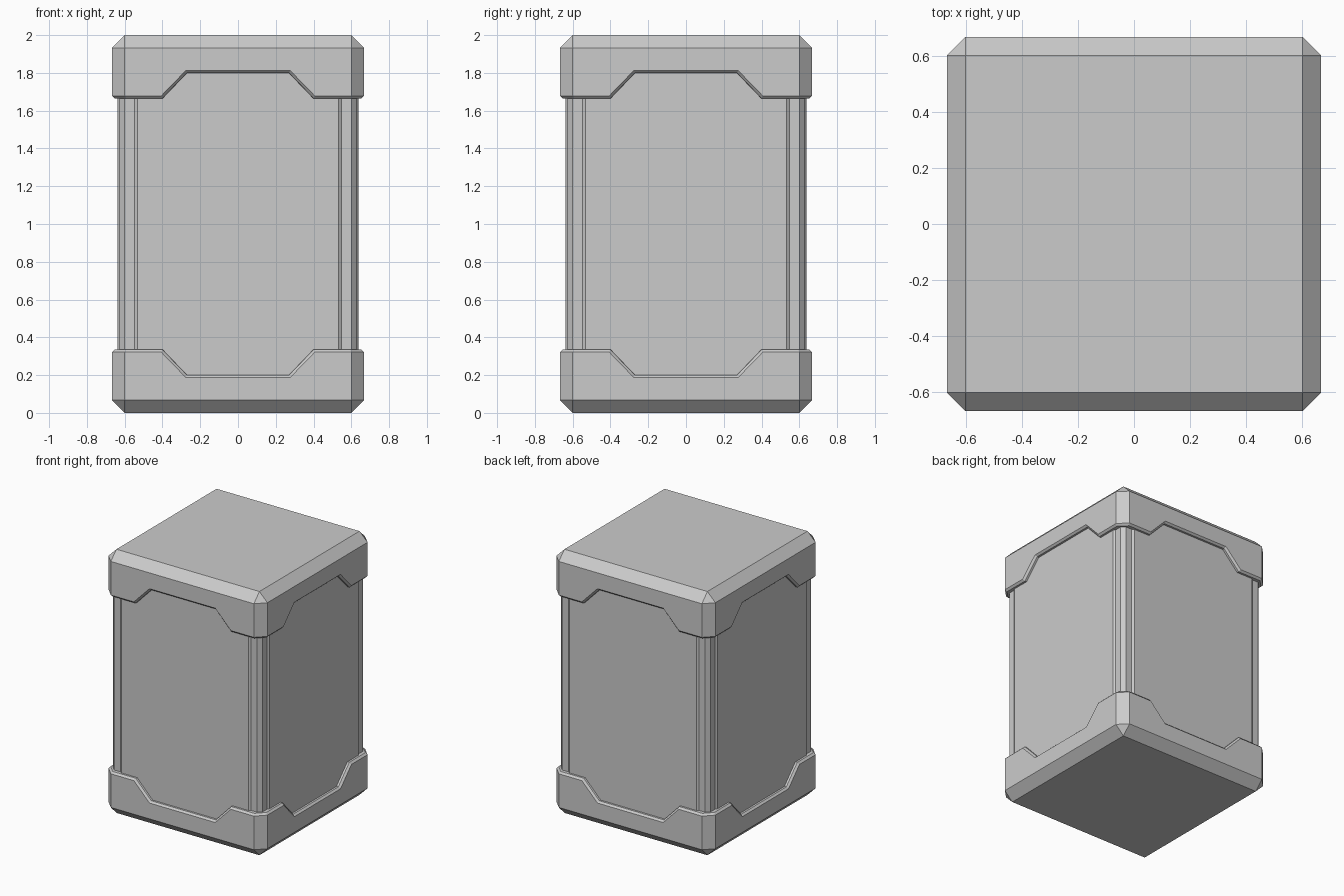
import bpy, bmesh
from mathutils import Matrix, Vector
from math import pi

if "Cube" in bpy.data.objects:
    bpy.data.objects.remove(bpy.data.objects["Cube"])

W, C, H = 0.667, 0.6, 2.0   # outer half width, chamfer start, height


def four_sides(points):
    """Repeat a front-side run of points around the z axis."""
    return [Matrix.Rotation(k * pi / 2, 3, 'Z') @ Vector(p)
            for k in range(4) for p in points]


def bridge(bm, a, b):
    n = len(a)
    for i in range(n):
        j = (i + 1) % n
        bm.faces.new((a[i], a[j], b[j], b[i]))


def finish(bm, name):
    bmesh.ops.recalc_face_normals(bm, faces=bm.faces[:])
    me = bpy.data.meshes.new(name)
    bm.to_mesh(me)
    bm.free()
    bpy.context.collection.objects.link(bpy.data.objects.new(name, me))


def mirrored(half):
    """Complete a left half profile with its mirror in x."""
    return half + [(-x, z) for x, z in reversed(half)]


def make_cap(name, top):
    bm = bmesh.new()

    def ring(pts):
        return [bm.verts.new((p.x, p.y, H - p.z if top else p.z))
                for p in four_sides(pts)]

    # notched rim profiles: outer edge, bevelled edge, inner edge
    outer = mirrored([(-C, 0.322), (-0.407, 0.322), (-0.276, 0.187)])
    bevel = mirrored([(-0.594, 0.336), (-0.401, 0.336), (-0.27, 0.2)])
    base = ring([(-C, -C, 0)])
    low = ring([(-C, -W, 0.067), (C, -W, 0.067)])
    rim = ring([(x, -W, z) for x, z in outer])
    edge = ring([(x, -0.653, z) for x, z in bevel])
    inner = ring([(x * 0.99, -0.61, z) for x, z in bevel])
    bm.faces.new(base)
    for k in range(4):
        n = (k + 1) % 4
        l0, l1, l2 = low[2 * k], low[2 * k + 1], low[2 * n]
        run = rim[6 * k:6 * k + 6]
        bm.faces.new((base[k], base[n], l1, l0))       # end chamfer
        bm.faces.new((base[n], l2, l1))                # corner facet
        bm.faces.new((l1, l2, rim[6 * n], run[5]))     # upright chamfer
        bm.faces.new((l0, run[2], run[1], run[0]))     # notched side
        bm.faces.new((l0, l1, run[3], run[2]))
        bm.faces.new((l1, run[5], run[4], run[3]))
    bridge(bm, rim, edge)
    bridge(bm, edge, inner)
    finish(bm, name)


def make_body():
    # raised panels between chamfered corner posts
    prof = mirrored([(-C, -0.627), (-0.548, -0.627), (-0.533, -0.638)])
    prof = prof[:3] + [(-x, y) for x, y in reversed(prof[:3])]
    bm = bmesh.new()
    lo, hi = ([bm.verts.new(p) for p in four_sides([(x, y, z) for x, y in prof])]
              for z in (0.08, H - 0.08))
    bridge(bm, lo, hi)
    bm.faces.new(lo)
    bm.faces.new(hi)
    finish(bm, "panelled_body")


make_cap("bottom_cap", False)
make_cap("top_cap", True)
make_body()
